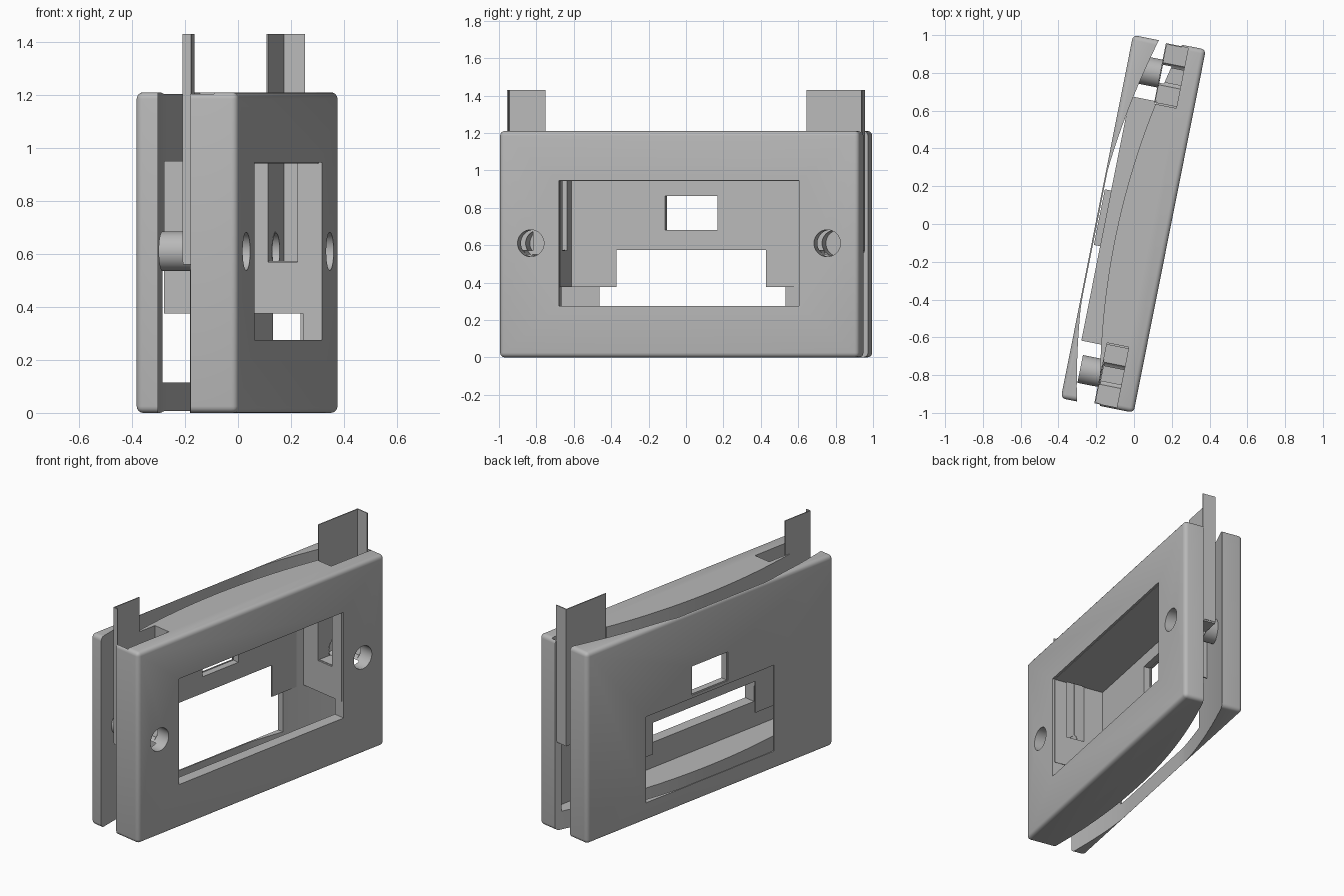
import bpy, bmesh, math
from mathutils import Matrix

if "Cube" in bpy.data.objects:
    bpy.data.objects.remove(bpy.data.objects["Cube"])

# One plain grey plastic
grey = bpy.data.materials.new("grey_plastic")
grey.use_nodes = True
grey.diffuse_color = (0.48, 0.48, 0.48, 1)
grey.node_tree.nodes["Principled BSDF"].inputs["Base Color"].default_value = (0.48, 0.48, 0.48, 1)

TURN = Matrix.Rotation(math.radians(-11.25), 4, "Z")
HALF, TALL, FRONT, BACK = 0.98, 1.21, 0.193, -0.2


def add(name, bm):
    bmesh.ops.recalc_face_normals(bm, faces=bm.faces)
    mesh = bpy.data.meshes.new(name)
    bm.to_mesh(mesh)
    bm.free()
    mesh.materials.append(grey)
    ob = bpy.data.objects.new(name, mesh)
    bpy.context.scene.collection.objects.link(ob)
    return ob


def box(name, x, y, z, round_by=0):
    """Box from three (low, high) ranges, optionally with rounded edges."""
    bm = bmesh.new()
    bmesh.ops.create_cube(bm, size=1)
    for v in bm.verts:
        v.co = [(lo + hi) / 2 + c * (hi - lo) for c, (lo, hi) in zip(v.co, (x, y, z))]
    if round_by:
        bmesh.ops.bevel(bm, geom=bm.edges[:], offset=round_by, segments=4,
                        profile=0.5, affect="EDGES")
    return add(name, bm)


def rod(name, x, y, z, radius):
    """Cylinder running across the thickness."""
    bm = bmesh.new()
    bmesh.ops.create_cone(bm, cap_ends=True, segments=40, radius1=radius, radius2=radius,
                          depth=x[1] - x[0])
    place = Matrix.Translation(((x[0] + x[1]) / 2, y, z)) @ Matrix.Rotation(math.pi / 2, 4, "Y")
    bmesh.ops.transform(bm, matrix=place, verts=bm.verts)
    return add(name, bm)


def arc(y):
    """Bowed parting line between the two shells."""
    return -0.082 + 0.027 * y + 0.125 * y * y


def arc_prism(name, shift, flat, limit):
    """Solid between the parting line and a flat plane."""
    bm = bmesh.new()
    ys = [-1.1 + 2.2 * i / 44 for i in range(45)]
    pts = [(max(arc(y) + shift, limit), y) for y in ys] + [(flat, 1.1), (flat, -1.1)]
    face = bm.faces.new([bm.verts.new((x, y, -0.2)) for x, y in pts])
    top = bmesh.ops.extrude_face_region(bm, geom=[face])["geom"]
    bmesh.ops.translate(bm, vec=(0, 0, 1.7),
                        verts=[g for g in top if isinstance(g, bmesh.types.BMVert)])
    return add(name, bm)


def carve(ob, cutter, mode="DIFFERENCE"):
    mod = ob.modifiers.new("carve", "BOOLEAN")
    mod.operation, mod.object, mod.solver = mode, cutter, "EXACT"
    bpy.context.view_layer.update()
    done = bpy.data.meshes.new_from_object(
        ob.evaluated_get(bpy.context.evaluated_depsgraph_get()))
    ob.modifiers.clear()
    ob.data = done
    bpy.data.objects.remove(cutter)


def pocket(side):
    ends = sorted((side * 0.645, side * 0.97))
    return box("pocket_cutter", (-0.017, 0.1), ends, (0.57, 1.6))


# Front shell: rounded block with a bowed back, window, cavity, pockets and screw holes
front = box("front_shell", (-0.4, FRONT), (-HALF, HALF), (0, TALL), 0.025)
carve(front, arc_prism("arc_cutter", 0, 0.4, -1), "INTERSECT")
carve(front, box("window_cutter", (-0.5, 0.5), (-0.655, 0.655), (0.275, 0.945)))
carve(front, box("cavity_cutter", (-0.5, 0.12), (-0.94, 0.94), (0.115, 0.55)))
for side in (-1, 1):
    carve(front, pocket(side))
    carve(front, rod("hole_cutter", (-0.01, 0.4), side * 0.808, 0.61, 0.072))

# Back shell: thin plate with thick ends, lower opening and socket hole
back = box("back_shell", (BACK, 0.4), (-HALF, HALF), (0, TALL), 0.025)
carve(back, arc_prism("arc_cutter", -0.125, -0.4, BACK + 0.008), "INTERSECT")
carve(back, box("opening_cutter", (-0.5, 0.5), (-0.51, 0.51), (0.115, 0.66)))
carve(back, box("socket_cutter", (-0.5, 0.5), (-0.142, 0.142), (0.68, 0.862)))

# Inner housing: open box behind the window with a notched back wall
housing = box("inner_housing", (-0.153, 0.18), (-0.66, 0.66), (0.375, 0.95))
carve(housing, box("hollow_cutter", (-0.145, 0.5), (-0.652, 0.652), (0.2, 0.942)))
carve(housing, box("notch_cutter", (-0.5, 0), (-0.408, 0.408), (0.2, 0.575)))
carve(housing, box("socket_cutter", (-0.5, 0), (-0.142, 0.142), (0.68, 0.862)))
for side in (-1, 1):
    carve(housing, pocket(side))

# Socket rim around the hole in the housing
rim = box("socket_rim", (-0.187, -0.148), (-0.15, 0.15), (0.672, 0.87))
carve(rim, box("socket_cutter", (-0.5, 0), (-0.142, 0.142), (0.68, 0.862)))
parts = [front, back, housing, rim]

# Tabs, flanges, pocket floors and hollow screw posts at both ends
for side, word, inner in ((-1, "right", 0.77), (1, "left", 0.655)):
    tab = box(word + "_tab", (-0.021, -0.015), sorted((side * inner, side * 0.97)), (0.57, 1.43))
    carve(tab, rod("hole_cutter", (-0.1, 0.1), side * 0.808, 0.61, 0.07))
    flange = box(word + "_flange", (-0.02, arc(side * 0.97) + 0.003),
                 sorted((side * 0.966, side * 0.972)), (0.57, 1.43))
    floor = box(word + "_pocket_floor", (-0.018, 0.099),
                sorted((side * 0.662, side * 0.969)), (0.56, 0.574))
    carve(floor, rod("hole_cutter", (-0.1, 0.2), side * 0.808, 0.61, 0.07))
    post = rod(word + "_screw_post", (-0.13, -0.014), side * 0.808, 0.61, 0.075)
    carve(post, rod("hole_cutter", (-0.3, 0.2), side * 0.808, 0.61, 0.069))
    parts += [tab, flange, floor, post]

# Turn the whole assembly and shade
bpy.ops.object.select_all(action="DESELECT")
for ob in parts:
    ob.data.transform(TURN)
    ob.select_set(True)
bpy.context.view_layer.objects.active = front
bpy.ops.object.shade_smooth_by_angle(angle=math.radians(30))
